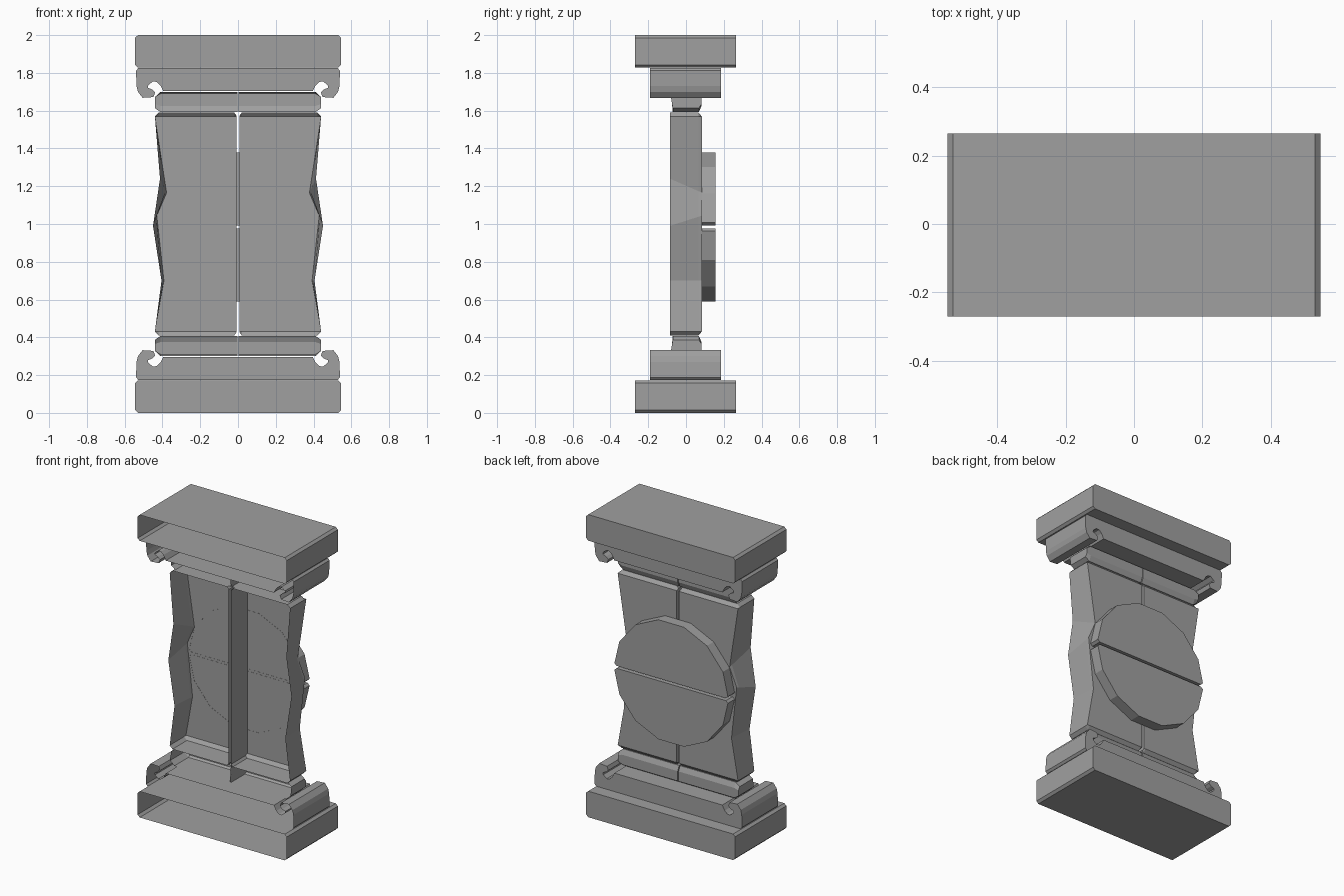
import bpy, bmesh, math

if "Cube" in bpy.data.objects:
    bpy.data.objects.remove(bpy.data.objects["Cube"])

stone = bpy.data.materials.new("grey_stone")
stone.diffuse_color = (0.35, 0.35, 0.35, 1)
stone.use_nodes = True
stone.node_tree.nodes["Principled BSDF"].inputs["Base Color"].default_value = stone.diffuse_color


def shell(name, rings, sx=1, sz=1):
    """Loft rings of (x, y, z) from the open front to a closed back.
    sx / sz of -1 mirror the part about x = 0 / z = 1."""
    bm = bmesh.new()
    loops = [[bm.verts.new((x * sx, y, 1 + (z - 1) * sz)) for x, y, z in r]
             for r in rings]
    n = len(loops[0])
    for a, b in zip(loops, loops[1:]):
        for i in range(n):
            j = (i + 1) % n
            bm.faces.new((a[i], a[j], b[j], b[i]))
    cap = bm.faces.new(loops[-1])
    bm.normal_update()
    if cap.normal.y < 0:
        bmesh.ops.reverse_faces(bm, faces=bm.faces[:])
    me = bpy.data.meshes.new(name)
    bm.to_mesh(me)
    bm.free()
    me.materials.append(stone)
    ob = bpy.data.objects.new(name, me)
    bpy.context.collection.objects.link(ob)
    return ob


def ring(pts, y):
    return [(x, y, z) for x, z in pts]


def symmetric(half):
    """Complete a right-hand outline with its mirrored left side."""
    return half + [(-x, z) for x, z in reversed(half)]


cap_half = [(0.53, 1.828), (0.545, 1.842), (0.545, 1.985), (0.53, 2.0)]

# slab outline with a curled hook at each end
slab_half = [(0.395, 1.703), (0.412, 1.735), (0.43, 1.752), (0.45, 1.755),
             (0.475, 1.735), (0.478, 1.722), (0.455, 1.712), (0.438, 1.697),
             (0.448, 1.672), (0.505, 1.668), (0.53, 1.70), (0.537, 1.73),
             (0.54, 1.812), (0.528, 1.825)]

neck = [(0.003, 1.592), (0.41, 1.592), (0.44, 1.614), (0.44, 1.672),
        (0.41, 1.70), (0.003, 1.70)]
neck_back = [(0.003, 1.625), (0.41, 1.625), (0.44, 1.635), (0.44, 1.672),
             (0.41, 1.69), (0.003, 1.69)]

for label, sz in (("top", 1), ("bottom", -1)):
    # outer block
    cap = symmetric(cap_half)
    shell(label + "_block", [ring(cap, -0.27), ring(cap, 0.265)], sz=sz)
    # scrolled slab
    slab = symmetric(slab_half)
    shell(label + "_scroll", [ring(slab, -0.19), ring(slab, 0.185)], sz=sz)
    # neck halves, slightly narrower toward the panels
    for side, sx in (("right", 1), ("left", -1)):
        front = [(x, -0.07 if z < 1.62 else -0.08, z) for x, z in neck]
        shell(f"{label}_{side}_neck",
              [front, ring(neck, 0.068), ring(neck_back, 0.082)], sx, sz)

# wavy shaft panels with bevelled top and bottom back edges
inner = [(0.02, 1.59), (0.009, 1.575), (0.009, 0.425), (0.02, 0.41)]
front_edge = [(0.42, 0.41), (0.44, 0.43), (0.405, 0.70), (0.45, 0.99),
              (0.413, 1.24), (0.44, 1.57), (0.42, 1.59)]
back_edge = [(0.42, 0.41), (0.44, 0.43), (0.392, 0.70), (0.43, 1.045),
             (0.378, 1.165), (0.44, 1.57), (0.42, 1.59)]
front_pts, back_pts = inner + front_edge, inner + back_edge
mid_pts = [(a + (b - a) * 0.88, c + (d - c) * 0.88)
           for (a, c), (b, d) in zip(front_pts, back_pts)]
back_pts = [(x, min(max(z, 0.432), 1.568)) for x, z in back_pts]
for side, sx in (("right", 1), ("left", -1)):
    shell(side + "_panel", [ring(front_pts, -0.085), ring(mid_pts, 0.066),
                            ring(back_pts, 0.085)], sx)

# split medallion on the back
for label, s in (("upper", 1), ("lower", -1)):
    pts = [(0.40, 0.985 + s * 0.008), (0.415, 0.985 + s * 0.022)]
    for i in range(1, 7):
        a = math.pi * i / 7
        pts.append((0.42 * math.cos(a), 0.985 + s * 0.405 * math.sin(a)))
    pts += [(-0.415, 0.985 + s * 0.022), (-0.40, 0.985 + s * 0.008)]
    shell(label + "_medallion", [ring(pts, 0.084), ring(pts, 0.155)])
